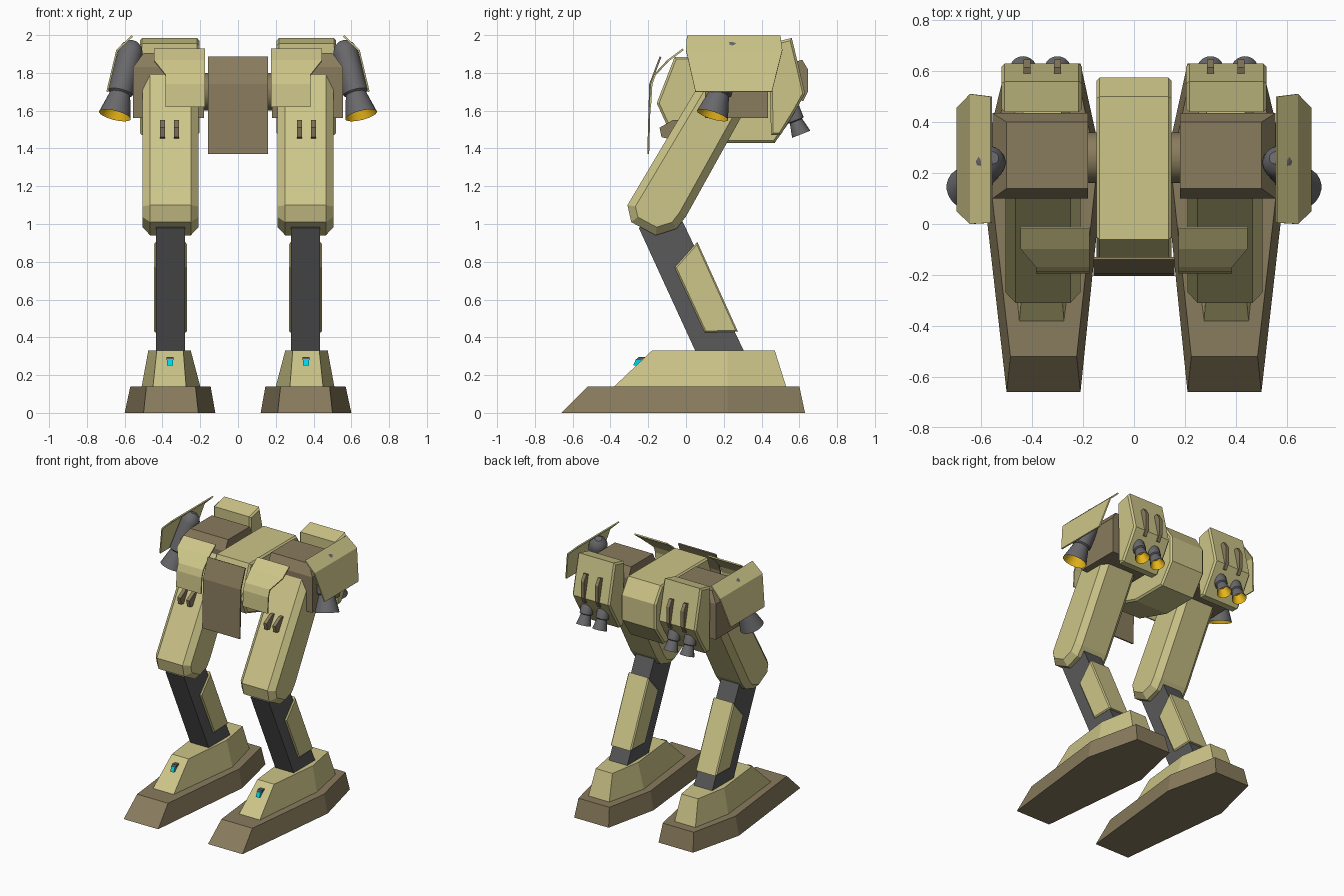
import bpy, bmesh, math
from mathutils import Vector

if "Cube" in bpy.data.objects:
    bpy.data.objects.remove(bpy.data.objects["Cube"])


def material(name, rgb):
    m = bpy.data.materials.new(name)
    m.diffuse_color = (*rgb, 1)
    m.use_nodes = True
    m.node_tree.nodes["Principled BSDF"].inputs["Base Color"].default_value = m.diffuse_color
    return m


KHAKI = material("khaki", (0.61, 0.56, 0.25))
BROWN = material("brown", (0.25, 0.20, 0.11))
DARK = material("dark_metal", (0.10, 0.10, 0.10))
STEEL = material("steel", (0.14, 0.14, 0.15))
YELLOW = material("yellow_glow", (0.80, 0.46, 0.01))
CYAN = material("cyan_light", (0.0, 0.65, 0.8))


def finish(name, bm, mat, mirror=True, thickness=0, smooth=False):
    bmesh.ops.recalc_face_normals(bm, faces=bm.faces)
    me = bpy.data.meshes.new(name)
    bm.to_mesh(me)
    bm.free()
    me.materials.append(mat)
    if smooth:
        me.shade_smooth()
        me.set_sharp_from_angle(angle=math.radians(35))
    ob = bpy.data.objects.new(name, me)
    bpy.context.collection.objects.link(ob)
    if thickness:
        s = ob.modifiers.new("thickness", 'SOLIDIFY')
        s.thickness, s.offset = thickness, 0
    if mirror:
        ob.modifiers.new("mirror", 'MIRROR').use_mirror_merge = False
    return ob


def loft(name, rings, mat, caps=(True, True), closed=True, **kw):
    """Skin a series of equally sized point rings."""
    bm = bmesh.new()
    vs = [[bm.verts.new(p) for p in ring] for ring in rings]
    n = len(rings[0])
    for a, b in zip(vs, vs[1:]):
        for i in range(n if closed else n - 1):
            j = (i + 1) % n
            bm.faces.new((a[i], a[j], b[j], b[i]))
    if closed and caps[0]:
        bm.faces.new(vs[0])
    if closed and caps[1]:
        bm.faces.new(vs[-1])
    return finish(name, bm, mat, **kw)


def prism(name, profile, x0, x1, mat, bevel=0, mirror=True):
    """Extrude a (y, z) profile along x, chamfering both cap outlines."""
    bm = bmesh.new()
    f = bm.faces.new([bm.verts.new((x0, y, z)) for y, z in profile])
    r = bmesh.ops.extrude_face_region(bm, geom=[f], use_keep_orig=True)
    bmesh.ops.translate(bm, vec=(x1 - x0, 0, 0),
                        verts=[v for v in r['geom'] if isinstance(v, bmesh.types.BMVert)])
    bmesh.ops.recalc_face_normals(bm, faces=bm.faces)
    if bevel:
        edges = [e for e in bm.edges if abs(e.verts[0].co.x - e.verts[1].co.x) < 1e-5]
        bmesh.ops.bevel(bm, geom=edges, offset=bevel, segments=1, affect='EDGES', profile=0.5)
    return finish(name, bm, mat, mirror)


def plate(name, rows, mat, mirror=True):
    """Thin bent sheet from rows of two points."""
    return loft(name, rows, mat, closed=False, mirror=mirror, thickness=0.01)


def lathe(name, p0, p1, steps, mat, caps=(True, True), sides=20):
    """Round body along p0-p1; steps are (fraction, radius)."""
    p0, p1 = Vector(p0), Vector(p1)
    q = (p1 - p0).to_track_quat('Z', 'Y')
    rings = [[p0.lerp(p1, t) + q @ Vector((r * math.cos(a), r * math.sin(a), 0))
              for a in (2 * math.pi * i / sides for i in range(sides))] for t, r in steps]
    return loft(name, rings, mat, caps=caps, smooth=True)


def hexagon(z, y, w_end, w_mid, y_mid=0.22):
    """Foot outline: narrow toe and heel, wide in the middle."""
    return [(w_end[0], y[0], z), (w_end[1], y[0], z), (w_mid[1], y_mid, z),
            (w_end[1], y[1], z), (w_end[0], y[1], z), (w_mid[0], y_mid, z)]


def rect(z, x0, x1, y0, y1):
    return [(x0, y0, z), (x1, y0, z), (x1, y1, z), (x0, y1, z)]


# Feet
loft("foot_sole", [hexagon(0, (-0.66, 0.63), (0.21, 0.50), (0.12, 0.60)),
                   hexagon(0.14, (-0.52, 0.60), (0.225, 0.485), (0.145, 0.57))], BROWN)
loft("foot_upper", [hexagon(0.14, (-0.38, 0.53), (0.275, 0.45), (0.20, 0.51)),
                    hexagon(0.33, (-0.18, 0.47), (0.29, 0.43), (0.25, 0.475))], KHAKI)
prism("foot_light", [(-0.24, 0.25), (-0.28, 0.25), (-0.265, 0.285), (-0.22, 0.285)],
      0.345, 0.375, CYAN)
prism("foot_light_hood", [(-0.24, 0.28), (-0.265, 0.28), (-0.25, 0.295), (-0.21, 0.295)],
      0.342, 0.378, DARK)

# Lower legs
prism("shin", [(0.053, 0.32), (0.31, 0.32), (-0.04, 1.06), (-0.25, 0.98)], 0.28, 0.435, DARK)
prism("calf_armour", [(0.10, 0.425), (0.275, 0.43), (0.06, 0.905), (-0.06, 0.77)],
      0.27, 0.445, KHAKI, 0.008)

# Thighs
prism("thigh", [(-0.31, 1.10), (-0.29, 1.01), (-0.16, 0.94), (-0.05, 0.975), (0.0, 1.04),
                (0.30, 1.58), (0.30, 1.79), (0.10, 1.79)], 0.21, 0.505, KHAKI, 0.04)
for x in (0.325, 0.40):
    prism("thigh_vent", [(-0.09, 1.45), (-0.13, 1.46), (-0.14, 1.51), (-0.07, 1.55),
                         (-0.03, 1.55)], x - 0.013, x + 0.013, BROWN)

# Hips and pelvis
loft("hip_block", [rect(1.56, 0.18, 0.555, 0.10, 0.435), rect(1.83, 0.18, 0.555, 0.10, 0.435),
                   rect(1.905, 0.18, 0.50, 0.14, 0.40)], BROWN)
prism("pelvis", [(-0.06, 1.885), (0.50, 1.885), (0.575, 1.77), (0.575, 1.58), (0.47, 1.43),
                 (0.19, 1.43), (-0.10, 1.52), (-0.155, 1.64)], -0.147, 0.147, KHAKI, 0.012,
      mirror=False)
lathe("hip_joint", (0.14, 0.26, 1.70), (0.20, 0.26, 1.70), [(0, 0.1), (1, 0.1)], BROWN)

# Front skirts
plate("centre_skirt", [[(-0.158, y, z), (0.158, y, z)] for y, z in
                       ((-0.135, 1.885), (-0.19, 1.74), (-0.20, 1.37))], BROWN, mirror=False)
plate("front_skirt", [[(0.175, y, z), (x, y, z)] for x, y, z in
                      ((0.445, -0.015, 1.925), (0.445, -0.095, 1.865), (0.385, -0.165, 1.79),
                       (0.385, -0.183, 1.74), (0.385, -0.19, 1.62))], KHAKI)

# Side skirts
plate("side_skirt", [[(x, y0, z), (x, y1, z)] for x, y0, y1, z in
                     ((0.56, 0.005, 0.50, 1.995), (0.64, 0.0, 0.51, 1.92),
                      (0.692, 0.05, 0.455, 1.70))], KHAKI)

# Rear skirt boxes with ribs
prism("rear_skirt", [(0.44, 1.955), (0.56, 1.985), (0.60, 1.82), (0.63, 1.69), (0.58, 1.60),
                     (0.50, 1.47), (0.45, 1.47)], 0.205, 0.52, KHAKI, 0.012)
for x in (0.30, 0.42):
    prism("rear_rib", [(0.585, 1.86), (0.615, 1.87), (0.645, 1.82), (0.645, 1.70),
                       (0.62, 1.65), (0.60, 1.66)], x - 0.013, x + 0.013, BROWN)

# Rear thrusters
for x in (0.30, 0.435):
    ends = (x, 0.545, 1.64), (x, 0.61, 1.475)
    lathe("rear_thruster", *ends, [(0, 0.03), (0.2, 0.045), (0.55, 0.045), (0.58, 0.035),
                                   (1, 0.052)], STEEL, caps=(True, False))
    lathe("rear_thruster_glow", *ends, [(1, 0.051), (0.65, 0.025)], YELLOW, caps=(False, True))

# Side thrusters
ends = (0.555, 0.26, 1.965), (0.652, 0.14, 1.575)
lathe("side_thruster", *ends, [(0, 0.025), (0.05, 0.052), (0.12, 0.064), (0.17, 0.066),
                               (0.69, 0.066), (0.71, 0.055), (1, 0.086)],
      STEEL, caps=(True, False), sides=24)
lathe("side_thruster_glow", *ends, [(1, 0.085), (0.74, 0.045)], YELLOW,
      caps=(False, True), sides=24)
